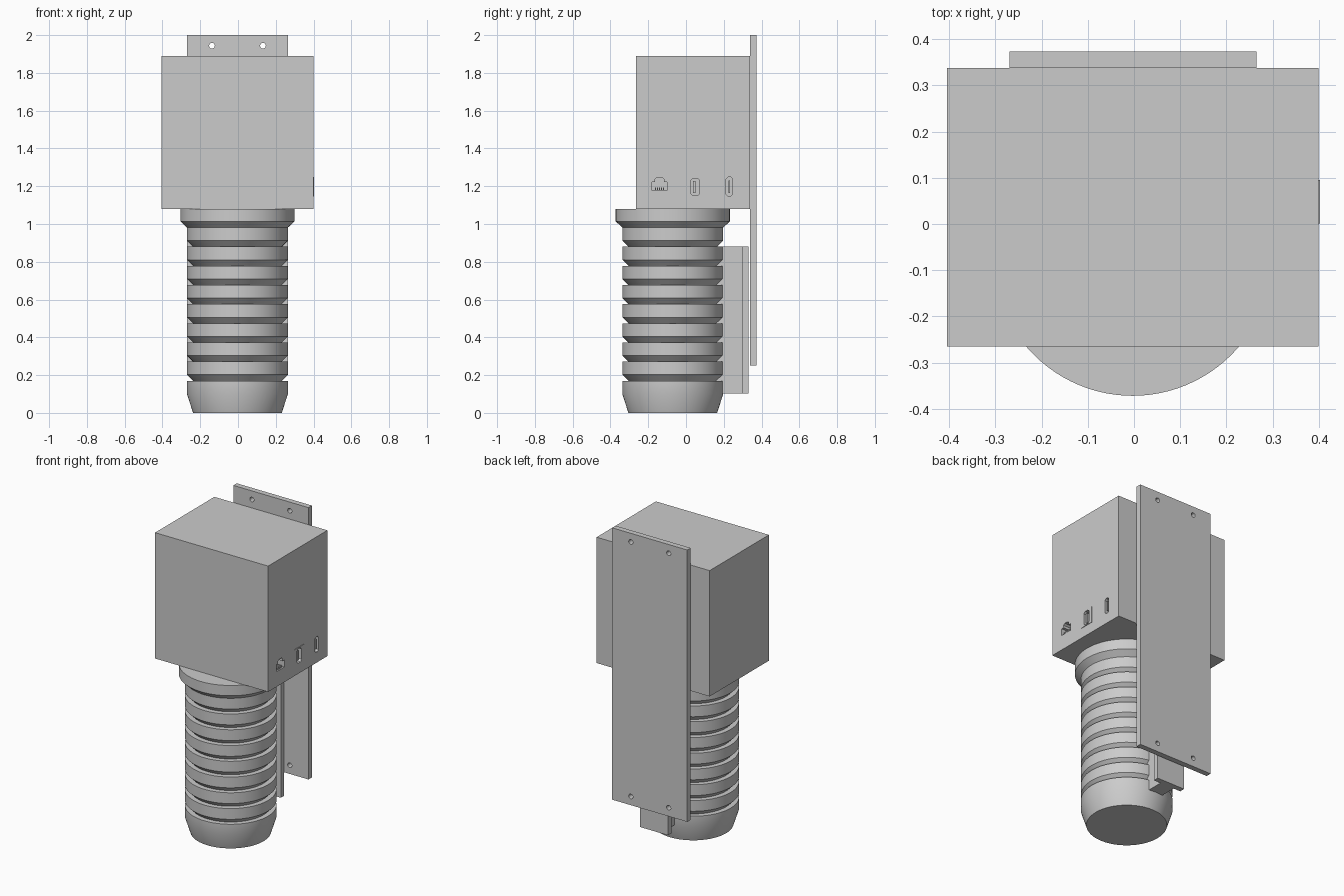
import bpy, bmesh, math
from mathutils import Matrix

cube = bpy.data.objects.get("Cube")
if cube:
    bpy.data.objects.remove(cube, do_unlink=True)

grey = bpy.data.materials.new("light grey")
grey.use_nodes = True
grey.diffuse_color = (0.6, 0.6, 0.6, 1)
grey.node_tree.nodes["Principled BSDF"].inputs["Base Color"].default_value = (0.6, 0.6, 0.6, 1)


def finish(name, bm, smooth=False):
    bmesh.ops.recalc_face_normals(bm, faces=bm.faces)
    me = bpy.data.meshes.new(name)
    bm.to_mesh(me)
    bm.free()
    me.materials.append(grey)
    if smooth:
        me.polygons.foreach_set("use_smooth", [True] * len(me.polygons))
        me.set_sharp_from_angle(angle=math.radians(20))
    ob = bpy.data.objects.new(name, me)
    bpy.context.collection.objects.link(ob)
    return ob


def box(name, x, y, z):
    bm = bmesh.new()
    bmesh.ops.create_cube(bm, size=1)
    for v in bm.verts:
        for i, (lo, hi) in enumerate((x, y, z)):
            v.co[i] = lo if v.co[i] < 0 else hi
    return finish(name, bm)


def prism(name, outline, x0, x1):
    """Extrude a (y, z) outline along x."""
    bm = bmesh.new()
    face = bm.faces.new([bm.verts.new((x0, y, z)) for y, z in outline])
    new = bmesh.ops.extrude_face_region(bm, geom=[face])["geom"]
    bmesh.ops.translate(bm, vec=(x1 - x0, 0, 0),
                        verts=[g for g in new if isinstance(g, bmesh.types.BMVert)])
    return finish(name, bm)


def chamfered(y0, y1, z0, z1, c):
    return [(y0 + c, z0), (y1 - c, z0), (y1, z0 + c), (y1, z1 - c),
            (y1 - c, z1), (y0 + c, z1), (y0, z1 - c), (y0, z0 + c)]


def cut(target, cutter):
    mod = target.modifiers.new("cut", "BOOLEAN")
    mod.operation = "DIFFERENCE"
    mod.solver = "EXACT"
    mod.object = cutter
    bpy.context.view_layer.objects.active = target
    bpy.ops.object.modifier_apply(modifier=mod.name)
    bpy.data.objects.remove(cutter, do_unlink=True)


CX, CY = -0.003, -0.07

# Ribbed barrel: lathed profile with undercut grooves
R, INNER, PITCH = 0.267, 0.235, 0.1014
profile = [(0, 0), (0.235, 0), (R, 0.1)]
for i in range(8):
    z = 0.17 + i * PITCH
    profile += [(R, z), (INNER, z), (R, z + 0.032)]
profile += [(R, 0.981), (0.302, 1.014), (0.302, 1.08), (0, 1.08)]
bm = bmesh.new()
verts = [bm.verts.new((r, 0, z)) for r, z in profile]
edges = [bm.edges.new(pair) for pair in zip(verts, verts[1:])]
bmesh.ops.spin(bm, geom=verts + edges, cent=(0, 0, 0), axis=(0, 0, 1),
               angle=math.tau, steps=96)
bmesh.ops.remove_doubles(bm, verts=bm.verts, dist=0.0001)
bmesh.ops.translate(bm, vec=(CX, CY, 0), verts=bm.verts)
finish("ribbed_barrel", bm, smooth=True)

# Square housing
SIDE = 0.4
housing = box("housing", (-0.405, SIDE), (-0.265, 0.338), (1.08, 1.89))

# Sockets sunk into the side of the housing
network = [(-0.18, 1.177), (-0.10, 1.177), (-0.10, 1.222), (-0.117, 1.222),
           (-0.117, 1.238), (-0.128, 1.247), (-0.152, 1.247),
           (-0.163, 1.238), (-0.163, 1.222), (-0.18, 1.222)]
sockets = {
    "network_socket": network,
    "data_socket": chamfered(0.025, 0.072, 1.15, 1.242, 0.012),
    "video_socket": chamfered(0.212, 0.247, 1.147, 1.248, 0.01),
}
for name, outline in sockets.items():
    cut(housing, prism(name + "_cutter", outline, SIDE - 0.05, SIDE + 0.05))

# Socket contacts and trim
box("data_tongue", (SIDE - 0.05, SIDE - 0.004), (0.038, 0.05), (1.165, 1.227))
box("video_tongue", (SIDE - 0.05, SIDE - 0.004), (0.226, 0.233), (1.165, 1.23))
for i in range(5):
    y = -0.165 + i * 0.011
    box("network_contact", (SIDE - 0.05, SIDE - 0.004), (y, y + 0.005), (1.18, 1.192))
trim = box("data_socket_trim", (SIDE - 0.002, SIDE + 0.003), (0.001, 0.095), (1.145, 1.25))
cut(trim, prism("trim_cutter", sockets["data_socket"], SIDE - 0.05, SIDE + 0.05))

# Mounting plate with four screw holes
plate = box("mounting_plate", (-0.27, 0.265), (0.338, 0.373), (0.25, 2))
for x in (-0.135, 0.135):
    for z in (0.306, 1.944):
        bm = bmesh.new()
        bmesh.ops.create_cone(bm, cap_ends=True, segments=32, radius1=0.015,
                              radius2=0.015, depth=0.2)
        bmesh.ops.transform(bm, verts=bm.verts, matrix=Matrix.Translation(
            (CX + x, 0.355, z)) @ Matrix.Rotation(math.pi / 2, 4, "X"))
        cut(plate, finish("hole_cutter", bm))

# T-shaped rail behind the barrel
box("rail_web", (CX - 0.05, CX + 0.05), (0.1, 0.297), (0.103, 0.88))
box("rail_flange", (CX - 0.1, CX + 0.1), (0.297, 0.331), (0.103, 0.88))
